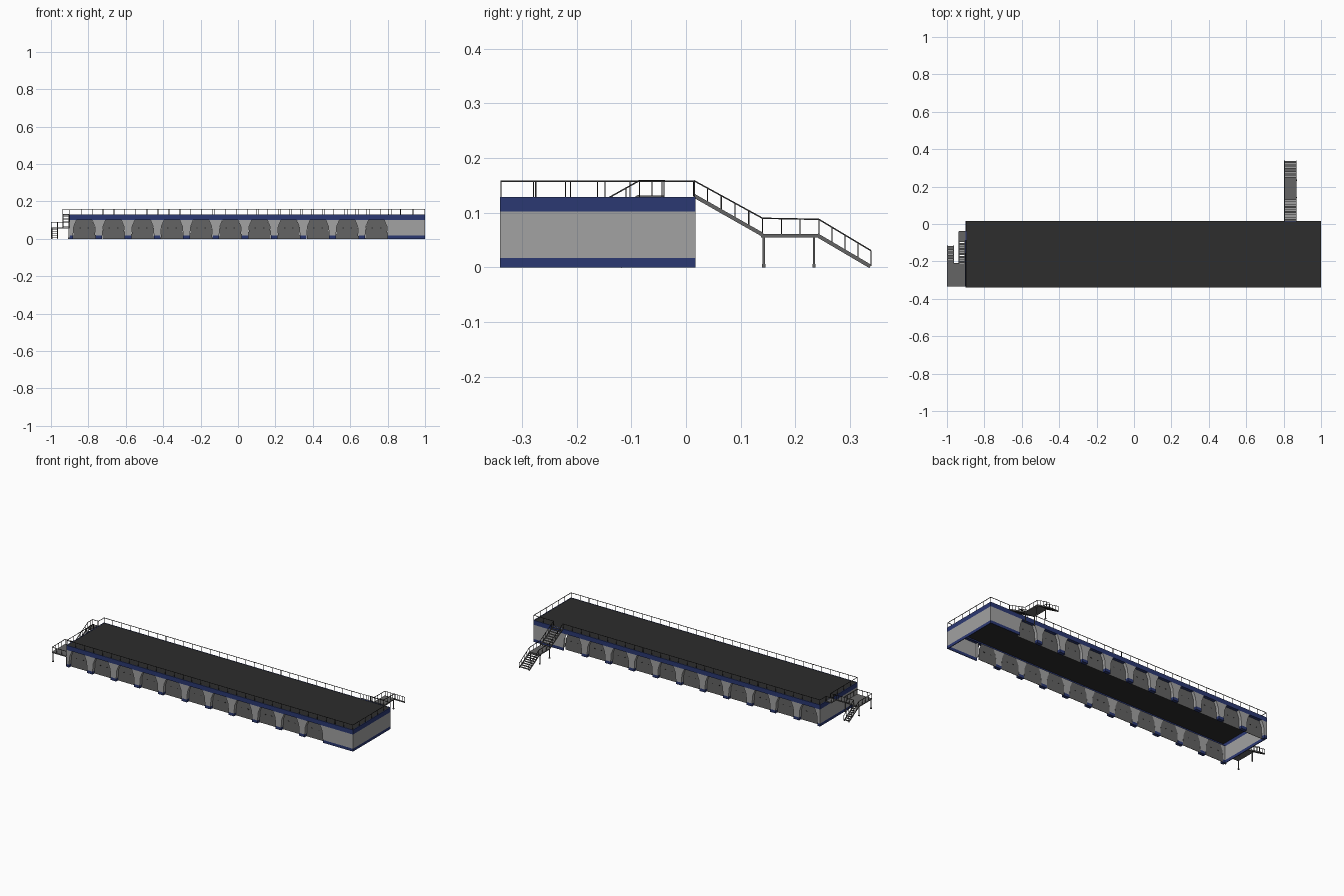
import bpy, bmesh, math
from mathutils import Vector, Matrix

if "Cube" in bpy.data.objects:
    bpy.data.objects.remove(bpy.data.objects["Cube"])


def mat(name, c):
    m = bpy.data.materials.new(name)
    m.diffuse_color = (*c, 1)
    m.use_nodes = True
    m.node_tree.nodes["Principled BSDF"].inputs["Base Color"].default_value = m.diffuse_color
    return m


GREY = mat("light_grey", (0.36, 0.36, 0.36))
PANEL = mat("panel_grey", (0.125, 0.125, 0.125))
STEEL = mat("steel_grey", (0.13, 0.13, 0.13))
BLUE = mat("navy_blue", (0.024, 0.04, 0.17))
ROOF = mat("roof_black", (0.026, 0.026, 0.026))
RAIL = mat("rail_dark", (0.03, 0.03, 0.03))


def box(bm, x0, x1, y0, y1, z0, z1):
    m = Matrix.Translation(((x0 + x1) / 2, (y0 + y1) / 2, (z0 + z1) / 2))
    bmesh.ops.create_cube(bm, size=1, matrix=m @ Matrix.Diagonal((x1 - x0, y1 - y0, z1 - z0, 1)))


def prism(bm, pts, y0, y1):
    """Extrude an xz outline from y0 to y1."""
    f = bm.faces.new([bm.verts.new((x, y0, z)) for x, z in pts])
    r = bmesh.ops.extrude_face_region(bm, geom=[f])
    vs = [v for v in r["geom"] if isinstance(v, bmesh.types.BMVert)]
    bmesh.ops.translate(bm, verts=vs, vec=(0, y1 - y0, 0))


def beam(bm, a, b, w=0.0025, h=None):
    """Square bar between two points."""
    a, b = Vector(a), Vector(b)
    d = b - a
    up = Vector((0, 0, 1)) if abs(d.normalized().z) < 0.99 else Vector((0, 1, 0))
    side = d.cross(up).normalized()
    top = side.cross(d).normalized()
    rot = Matrix((side, top, d.normalized())).transposed().to_4x4()
    bmesh.ops.create_cube(bm, size=1, matrix=Matrix.Translation((a + b) / 2) @ rot
                          @ Matrix.Diagonal((w, h or w, d.length, 1)))


def finish(name, bm, material):
    bmesh.ops.recalc_face_normals(bm, faces=bm.faces)
    me = bpy.data.meshes.new(name)
    bm.to_mesh(me)
    bm.free()
    me.materials.append(material)
    ob = bpy.data.objects.new(name, me)
    bpy.context.collection.objects.link(ob)
    return ob


X0, X1, Y0, Y1 = -0.9, 1.0, -0.34, 0.017
ZB, ZT, ZR = 0.017, 0.102, 0.129      # base stripe, band bottom, band top
PITCH, FIRST, BAYS = 0.1562, -0.822, 11
T = 0.02                              # bay recess
W = 0.004                             # sheet wall thickness
SIDES = ((Y0, 1), (Y1, -1))           # outer face, inward direction

# Pillars between the bays, with flared heads and blue feet
pillars, feet = bmesh.new(), bmesh.new()
for y, s in SIDES:
    for i in range(BAYS - 1):
        c = FIRST + PITCH * (i + 0.5)
        half = [(0.018, ZB), (0.022, 0.066), (0.037, ZT)]
        prism(pillars, [(c + x, z) for x, z in half] + [(c - x, z) for x, z in half[::-1]], y, y + s * T)
        box(feet, c - 0.018, c + 0.018, *sorted((y, y + s * T)), 0, ZB)
    # Left corner and the plain bay at the right end
    e = FIRST - 0.06
    prism(pillars, [(X0, ZB), (e, ZB), (e + 0.004, 0.066), (e + 0.019, ZT), (X0, ZT)], y, y + s * T)
    box(feet, X0, e, *sorted((y, y + s * T)), 0, ZB)
    e = FIRST + PITCH * (BAYS - 1) + 0.06
    prism(pillars, [(X1, ZB), (e, ZB), (e - 0.004, 0.066), (e - 0.019, ZT), (X1, ZT)], y, y + s * W)
    box(feet, e, X1, *sorted((y, y + s * W)), 0, ZB)
    box(pillars, e, e + W, *sorted((y, y + s * T)), ZB, ZT)
finish("pillars", pillars, GREY)
finish("pillar_feet", feet, BLUE)

# Recessed bay panels and their small slots
panels, slots = bmesh.new(), bmesh.new()
for y, s in SIDES:
    for i in range(BAYS):
        c = FIRST + PITCH * i
        half = [(0.06, 0), (0.056, 0.066), (0.041, ZT)]
        prism(panels, [(c + x, z) for x, z in half] + [(c - x, z) for x, z in half[::-1]],
              y + s * (T - 0.002), y + s * T)
        for dx in (-0.022, 0.022):
            box(slots, c + dx - 0.004, c + dx + 0.004,
                *sorted((y + s * (T - 0.003), y + s * (T + 0.001))), 0.056, 0.06)
finish("bay_panels", panels, PANEL)
finish("panel_slots", slots, ROOF)

# End walls and their base stripes
walls, bases = bmesh.new(), bmesh.new()
for a, b in ((X0, X0 + W), (X1 - W, X1)):
    box(walls, a, b, Y0, Y1, ZB, ZT)
    box(bases, a, b, Y0, Y1, 0, ZB)
finish("end_walls", walls, GREY)
finish("end_wall_bases", bases, BLUE)

# Blue band around the top, soffit behind the bays, roof slab
band = bmesh.new()
for y, s in SIDES:
    box(band, X0, X1, *sorted((y, y + s * W)), ZT, ZR)
    box(band, X0, X1, *sorted((y, y + s * T)), ZT, ZT + 0.002)
for a, b in ((X0, X0 + W), (X1 - W, X1)):
    box(band, a, b, Y0, Y1, ZT, ZR)
finish("top_band", band, BLUE)
roof = bmesh.new()
box(roof, X0 + W, X1 - W, Y0 + W, Y1 - W, 0.122, 0.128)
finish("roof", roof, ROOF)


def railing(bm, path, h, step):
    """Top rail along a path with evenly spaced posts; path is at foot level."""
    up = Vector((0, 0, h))
    for a, b in zip(path, path[1:]):
        a, b = Vector(a), Vector(b)
        beam(bm, a + up, b + up)
        n = max(1, round((b - a).length / step))
        for k in range(n + 1):
            p = a.lerp(b, k / n)
            beam(bm, p, p + up, 0.002)


# Roof railing with gaps at both stairs
SX0, SX1 = 0.802, 0.87
rail = bmesh.new()
o = 0.002
railing(rail, [(X0 + o, -0.085, ZR), (X0 + o, Y0 + o, ZR), (X1 - o, Y0 + o, ZR),
               (X1 - o, Y1 - o, ZR), (SX1, Y1 - o, ZR)], 0.029, 0.0585)
railing(rail, [(SX0, Y1 - o, ZR), (X0 + o, Y1 - o, ZR), (X0 + o, -0.04, ZR)], 0.029, 0.0585)
finish("roof_railing", rail, RAIL)


def flight(bm, x0, x1, a, b):
    """Stringers and treads between (y, z) points a and b."""
    for x in (x0 + 0.002, x1 - 0.002):
        beam(bm, (x, *a), (x, *b), 0.004, 0.007)
    n = max(2, round(abs(a[1] - b[1]) / 0.0075))
    for k in range(n):
        t = (k + 0.5) / n
        y, z = a[0] + (b[0] - a[0]) * t, a[1] + (b[1] - a[1]) * t
        box(bm, x0, x1, y - 0.0055, y + 0.0055, z - 0.001, z + 0.001)


def leg(bm, x, y, top):
    box(bm, x - 0.002, x + 0.002, y - 0.002, y + 0.002, 0, top)
    box(bm, x - 0.004, x + 0.004, y - 0.003, y + 0.003, 0, 0.006)


# Back stair: two flights with a landing
st, sr = bmesh.new(), bmesh.new()
flight(st, SX0, SX1, (0.015, 0.131), (0.14, 0.06))
box(st, SX0, SX1, 0.137, 0.242, 0.055, 0.061)
flight(st, SX0, SX1, (0.24, 0.059), (0.337, 0.002))
for x in (SX0 + 0.003, SX1 - 0.003):
    for y in (0.142, 0.234):
        leg(st, x, y, 0.057)
    railing(sr, [(x, 0.014, 0.131), (x, 0.14, 0.062), (x, 0.243, 0.06), (x, 0.338, 0.003)], 0.028, 0.03)
finish("back_stair", st, STEEL)
finish("back_stair_railing", sr, RAIL)

# Left stair: top landing, upper flight, platform, lower flight
st, sr = bmesh.new(), bmesh.new()
UX0, UX1, LX0, LX1 = -0.936, -0.901, -0.999, -0.964
box(st, UX0, UX1, -0.086, -0.04, 0.127, 0.132)
flight(st, UX0, UX1, (-0.085, 0.13), (-0.21, 0.06))
box(st, LX0, UX1, -0.335, -0.21, 0.055, 0.061)
flight(st, LX0, LX1, (-0.212, 0.059), (-0.116, 0.002))
for x in (LX0 + 0.004, UX1 - 0.004):
    for y in (-0.329, -0.216):
        leg(st, x, y, 0.057)
railing(sr, [(UX0, -0.04, 0.131), (UX0, -0.085, 0.131), (UX0, -0.21, 0.061),
             (LX1, -0.21, 0.061), (LX1, -0.116, 0.003)], 0.028, 0.03)
railing(sr, [(UX0, -0.04, 0.131), (UX1, -0.04, 0.131)], 0.028, 0.04)
railing(sr, [(UX1, -0.085, 0.131), (UX1, -0.21, 0.061), (UX1, -0.334, 0.061), (LX0 + 0.001, -0.334, 0.061),
             (LX0 + 0.001, -0.21, 0.061), (LX0 + 0.001, -0.116, 0.003)], 0.028, 0.03)
finish("left_stair", st, STEEL)
finish("left_stair_railing", sr, RAIL)
